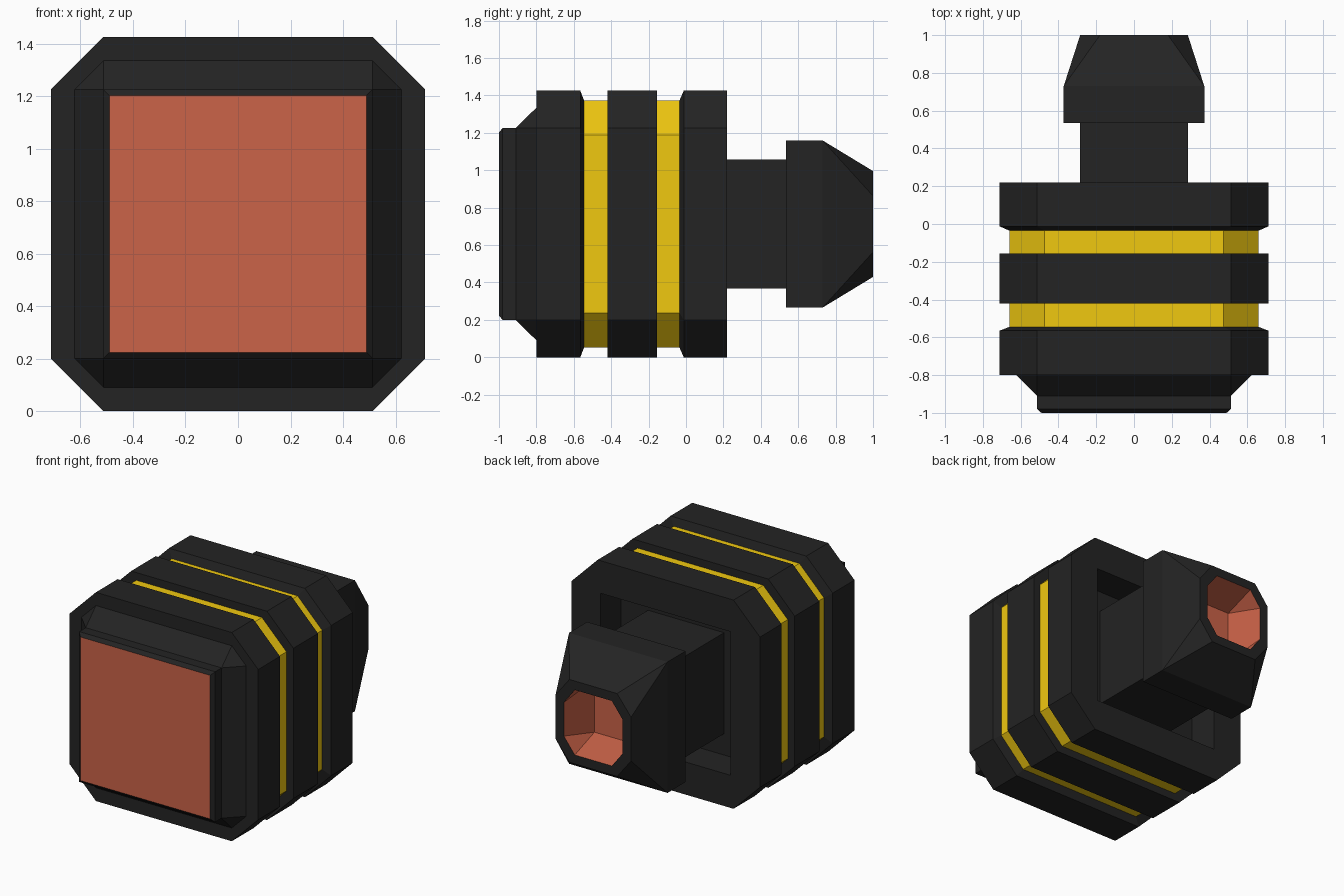
import bpy, bmesh

if "Cube" in bpy.data.objects:
    bpy.data.objects.remove(bpy.data.objects["Cube"])

CZ = 0.7125  # height of the long axis


def material(name, rgb):
    m = bpy.data.materials.new(name)
    m.diffuse_color = (*rgb, 1)
    m.use_nodes = True
    m.node_tree.nodes["Principled BSDF"].inputs["Base Color"].default_value = m.diffuse_color
    return m


MATS = [material("black", (0.017, 0.017, 0.017)),
        material("yellow", (0.87, 0.58, 0.005)),
        material("red", (0.60, 0.125, 0.065))]
BLACK, YELLOW, RED = range(3)


def loft(name, rings, start=None, end=None):
    """Skin rings (y, half x, half z, corner x, corner z, colour of the segment that follows).
    Start and end are the cap colours, None leaves that end open."""
    bm = bmesh.new()
    loops = []
    for y, hx, hz, cx, cz, _ in rings:
        pts = [(hx, cz), (cx, hz), (-cx, hz), (-hx, cz),
               (-hx, -cz), (-cx, -hz), (cx, -hz), (hx, -cz)]
        loops.append([bm.verts.new((x, y, CZ + z)) for x, z in pts])
    for a, b, ring in zip(loops, loops[1:], rings):
        for i in range(8):
            j = (i + 1) % 8
            bm.faces.new((a[i], b[i], b[j], a[j])).material_index = ring[5]
    if start is not None:
        bm.faces.new(loops[0]).material_index = start
    if end is not None:
        bm.faces.new(loops[-1][::-1]).material_index = end
    # square rings have coincident corner points
    bmesh.ops.remove_doubles(bm, verts=bm.verts, dist=0.0005)
    bmesh.ops.recalc_face_normals(bm, faces=bm.faces)
    me = bpy.data.meshes.new(name)
    bm.to_mesh(me)
    bm.free()
    for m in MATS:
        me.materials.append(m)
    ob = bpy.data.objects.new(name, me)
    bpy.context.collection.objects.link(ob)
    return ob


def square(y, h, colour=BLACK):
    return (y, h, h, h, h, colour)


def octagon(y, h, c, colour=BLACK):
    return (y, h, h, c, c, colour)


def box(y, hx, hz, colour=BLACK):
    return (y, hx, hz, hx, hz, colour)


# Casing: red front panel, bezel, ribs with yellow grooves, rear socket
loft("casing", [
    square(-1.0, 0.49), square(-0.98, 0.513), square(-0.91, 0.513),
    octagon(-0.8, 0.622, 0.513), octagon(-0.8, 0.7125, 0.513),
    octagon(-0.565, 0.7125, 0.513),
    octagon(-0.545, 0.66, 0.475, YELLOW), octagon(-0.42, 0.66, 0.475),
    octagon(-0.42, 0.7125, 0.513), octagon(-0.155, 0.7125, 0.513),
    octagon(-0.155, 0.66, 0.475, YELLOW), octagon(-0.035, 0.66, 0.475),
    octagon(-0.012, 0.7125, 0.513), octagon(0.22, 0.7125, 0.513),
    square(0.22, 0.49), square(0.0, 0.49),
], start=RED, end=BLACK)

# Neck rising from the socket floor
loft("neck", [box(0.0, 0.287, 0.345), box(0.54, 0.287, 0.345)])

# Nozzle: block tapering to an octagonal mouth with a red bore
loft("nozzle", [
    box(0.535, 0.372, 0.447), box(0.73, 0.372, 0.447),
    (1.0, 0.285, 0.283, 0.18, 0.15, BLACK),
    (1.0, 0.222, 0.222, 0.14, 0.115, RED),
    square(0.73, 0.18),
], start=BLACK, end=RED)
